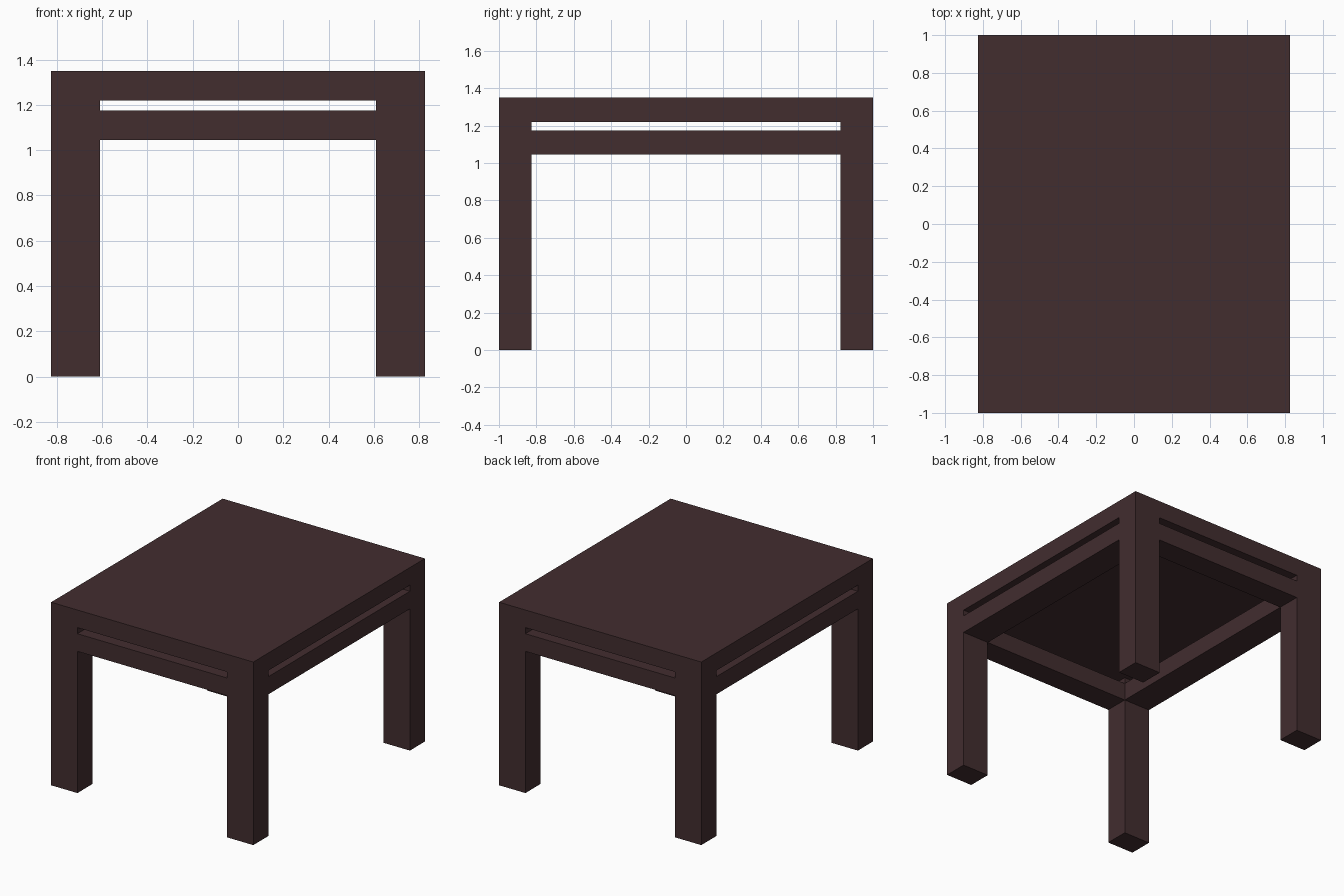
import bpy, bmesh
from mathutils import Vector

if "Cube" in bpy.data.objects:
    bpy.data.objects.remove(bpy.data.objects["Cube"])

# Overall half sizes, leg section and heights
HX, HY = 0.825, 1.0
LX, LY = 0.215, 0.175
APRON_LOW, APRON_HIGH = 1.045, 1.175
TOP_LOW, TOP_HIGH = 1.22, 1.35

wood = bpy.data.materials.new("dark brown wood")
wood.diffuse_color = (0.0545, 0.0262, 0.0284, 1.0)
wood.use_nodes = True
wood.node_tree.nodes["Principled BSDF"].inputs["Base Color"].default_value = wood.diffuse_color


def box(name, low, high):
    """Axis-aligned box between two corners."""
    low, high = Vector(low), Vector(high)
    bm = bmesh.new()
    bmesh.ops.create_cube(bm, size=1.0)
    bmesh.ops.scale(bm, vec=high - low, verts=bm.verts)
    bmesh.ops.translate(bm, vec=(low + high) / 2, verts=bm.verts)
    mesh = bpy.data.meshes.new(name)
    bm.to_mesh(mesh)
    bm.free()
    mesh.materials.append(wood)
    obj = bpy.data.objects.new(name, mesh)
    bpy.context.collection.objects.link(obj)
    return obj


# Table top
box("table_top", (-HX, -HY, TOP_LOW), (HX, HY, TOP_HIGH))

ix, iy = HX - LX, HY - LY

# Four corner legs reaching up to the top
for xname, x0 in (("left", -HX), ("right", ix)):
    for yname, y0 in (("front", -HY), ("back", iy)):
        box(f"{yname}_{xname}_leg", (x0, y0, 0), (x0 + LX, y0 + LY, TOP_LOW))

# Rails between the legs, flush with them, leaving a slit under the top
for name, y0 in (("front_rail", -HY), ("back_rail", iy)):
    box(name, (-ix, y0, APRON_LOW), (ix, y0 + LY, APRON_HIGH))
for name, x0 in (("left_rail", -HX), ("right_rail", ix)):
    box(name, (x0, -iy, APRON_LOW), (x0 + LX, iy, APRON_HIGH))
